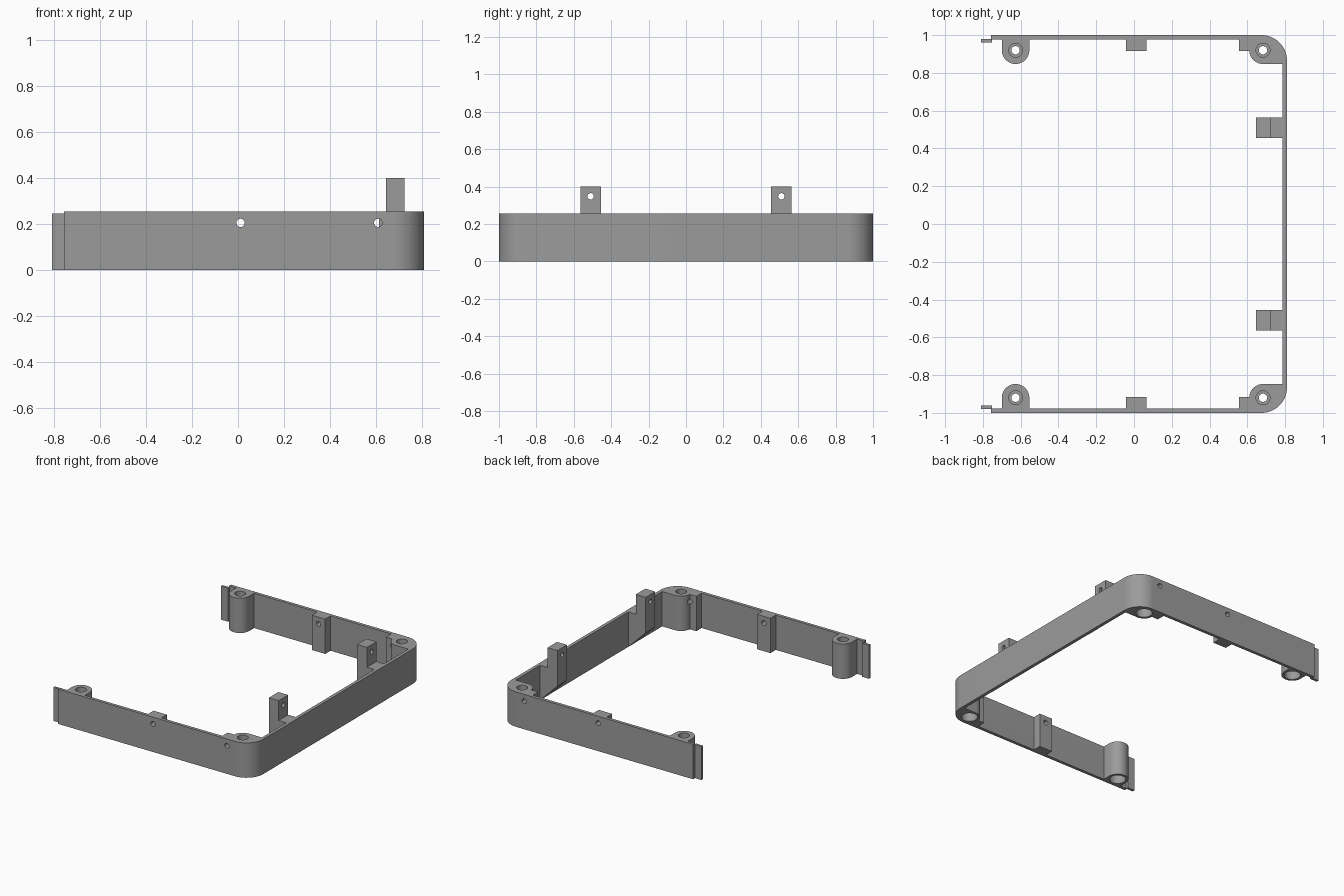
import bpy, bmesh
from math import cos, sin, pi
from mathutils import Matrix, Vector

cube = bpy.data.objects.get("Cube")
if cube:
    bpy.data.objects.remove(cube, do_unlink=True)

H = 0.255            # height of the wall
X_OUT, X_IN = 0.81, 0.786
Y_OUT, Y_IN = 1.0, 0.978
CX, CY = 0.675, 0.865   # centre of the rounded corner
BOSS_Y, BOSS_R = 0.92, 0.073
HOLE_Z = 0.205

grey = bpy.data.materials.new("plain grey")
grey.use_nodes = True
GREY = (0.33, 0.33, 0.33, 1)
grey.diffuse_color = GREY
grey.node_tree.nodes["Principled BSDF"].inputs["Base Color"].default_value = GREY


def arc(cx, cy, r, start, end, n=16):
    """Points along an arc, with angles in quarter turns."""
    angles = [(start + (end - start) * i / n) * pi / 2 for i in range(n + 1)]
    return [(cx + r * cos(a), cy + r * sin(a)) for a in angles]


def finish(name, bm):
    bmesh.ops.recalc_face_normals(bm, faces=bm.faces)
    mesh = bpy.data.meshes.new(name)
    bm.to_mesh(mesh)
    bm.free()
    mesh.materials.append(grey)
    obj = bpy.data.objects.new(name, mesh)
    bpy.context.collection.objects.link(obj)
    return obj


def prism(name, points, direction):
    """Extrude a flat outline of 3D points along a direction."""
    bm = bmesh.new()
    face = bm.faces.new([bm.verts.new(p) for p in points])
    result = bmesh.ops.extrude_face_region(bm, geom=[face])
    moved = [v for v in result["geom"] if isinstance(v, bmesh.types.BMVert)]
    bmesh.ops.translate(bm, verts=moved, vec=direction)
    return finish(name, bm)


def upright(name, outline, side=1, height=H):
    return prism(name, [(x, y * side, 0) for x, y in outline], (0, 0, height))


def box(name, x0, x1, y0, y1, side, height=H):
    return upright(name, [(x0, y0), (x1, y0), (x1, y1), (x0, y1)], side, height)


def drill(targets, start, end, radius):
    """Cut a round hole between two points through every target."""
    a, b = Vector(start), Vector(end)
    turn = (b - a).to_track_quat("Z", "Y").to_matrix().to_4x4()
    bm = bmesh.new()
    bmesh.ops.create_cone(bm, cap_ends=True, segments=32, radius1=radius,
                          radius2=radius, depth=(b - a).length,
                          matrix=Matrix.Translation((a + b) / 2) @ turn)
    cutter = finish("cutter", bm)
    cutter.hide_render = True
    for target in targets:
        mod = target.modifiers.new("hole", "BOOLEAN")
        mod.operation, mod.solver, mod.object = "DIFFERENCE", "EXACT", cutter
        bpy.context.view_layer.objects.active = target
        bpy.ops.object.modifier_apply(modifier=mod.name)
    bpy.data.objects.remove(cutter, do_unlink=True)


def bore_boss(boss, x, y):
    """Stepped screw bore: wide below, narrow web, medium above."""
    drill([boss], (x, y, -0.05), (x, y, 0.10), 0.055)
    drill([boss], (x, y, 0.14), (x, y, H + 0.05), 0.037)
    drill([boss], (x, y, 0.05), (x, y, 0.20), 0.022)


# U-shaped wall with two rounded corners
half_out = [(-0.757, Y_OUT)] + arc(CX, CY, X_OUT - CX, 1, 0)
half_in = [(-0.757, Y_IN)] + arc(CX, CY, X_IN - CX, 1, 0)
outer = half_out + [(x, -y) for x, y in reversed(half_out)]
inner = half_in + [(x, -y) for x, y in reversed(half_in)]
wall = upright("wall", outer + inner[::-1])
parts = [wall]

for side, word in ((1, "back"), (-1, "front")):
    # end tab, set in behind the wall
    parts.append(box(word + "_tab", -0.81, -0.752, 0.96, 0.979, side, 0.245))

    # screw boss near the open end
    x = -0.627
    boss = upright(word + "_end_boss",
                   [(x - BOSS_R, 0.985)] + arc(x, BOSS_Y, BOSS_R, 2, 4)
                   + [(x + BOSS_R, 0.985)], side)
    bore_boss(boss, x, BOSS_Y * side)

    # solid corner boss filling the rounded corner
    x = 0.683
    corner = upright(word + "_corner_boss",
                     arc(x, BOSS_Y, BOSS_R, 2, 3) + [(0.795, BOSS_Y - BOSS_R)]
                     + arc(CX, CY, 0.12, 0, 1) + [(x - BOSS_R, 0.985)], side)
    bore_boss(corner, x, BOSS_Y * side)

    # blocks behind the two screw holes in the wall
    middle = box(word + "_middle_block", -0.043, 0.065, 0.915, 0.985, side)
    near = box(word + "_corner_block", 0.557, 0.625, 0.915, 0.985, side)
    for hole_x, targets in ((0.011, [wall, middle]), (0.61, [wall, near, corner])):
        drill(targets, (hole_x, 1.05 * side, HOLE_Z),
              (hole_x, 0.9 * side, HOLE_Z), 0.018)

    # tall lug on the side wall, with a sloped foot and a cross hole
    profile = [(0.645, 0.14), (0.645, 0.40), (0.725, 0.40), (0.725, H),
               (0.795, H), (0.795, 0), (0.785, 0)]
    lug = prism(word + "_lug", [(px, 0.455 * side, pz) for px, pz in profile],
                (0, 0.11 * side, 0))
    drill([lug], (0.6, 0.51 * side, 0.348), (0.77, 0.51 * side, 0.348), 0.017)
    parts += [boss, corner, middle, near, lug]

# smooth the curves, keep the edges sharp
bpy.ops.object.select_all(action="DESELECT")
for part in parts:
    part.select_set(True)
bpy.context.view_layer.objects.active = wall
bpy.ops.object.shade_smooth_by_angle(angle=pi / 6)
